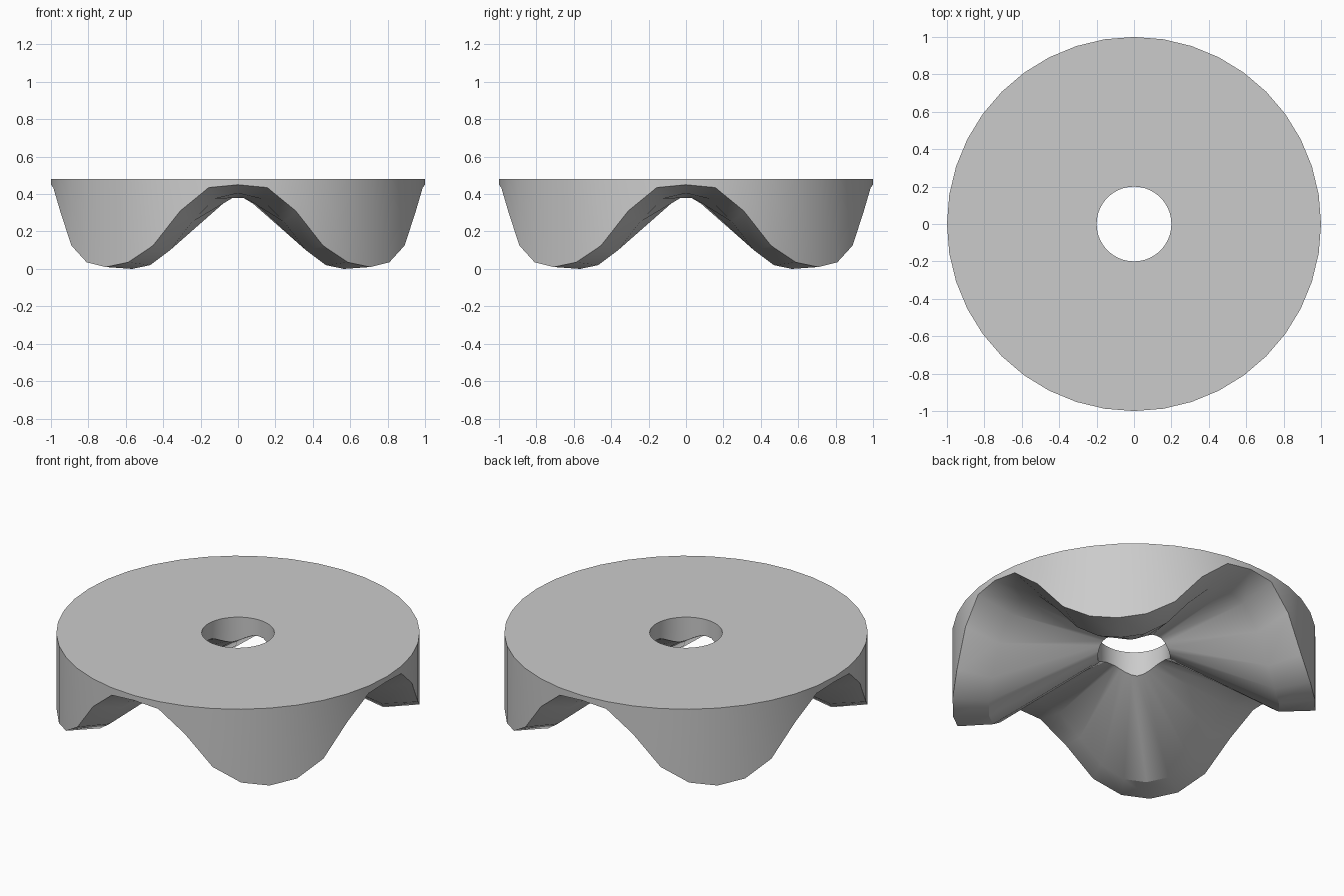
import bpy, bmesh
from math import sin, cos, radians

if "Cube" in bpy.data.objects:
    bpy.data.objects.remove(bpy.data.objects["Cube"])

# Underside heights every 9 degrees, from an arch centre (0) to a foot centre (45)
SEG = 40
TOP = 0.48
RIM = [0.45, 0.435, 0.31, 0.125, 0.035, 0.01]      # outer wall lower edge
CREASE = [0.405, 0.375, 0.25, 0.10, 0.02, 0.0]     # inner edge of the foot band
BORE = [0.38, 0.378, 0.365, 0.35, 0.337, 0.33]     # lower edge of the hole


def ring(bm, radius, heights):
    verts = []
    for i in range(SEG):
        a = radians(i * 360 / SEG)
        k = i % 10
        verts.append(bm.verts.new((radius * cos(a), radius * sin(a),
                                   heights[min(k, 10 - k)])))
    return verts


# Disc with a central hole and four scalloped feet
bm = bmesh.new()
flat = [TOP] * 6
loops = [ring(bm, 1.0, flat), ring(bm, 1.0, RIM), ring(bm, 0.8, CREASE),
         ring(bm, 0.2, BORE), ring(bm, 0.2, flat)]
for n, lower in enumerate(loops):
    upper = loops[(n + 1) % len(loops)]
    for i in range(SEG):
        j = (i + 1) % SEG
        bm.faces.new((lower[i], lower[j], upper[j], upper[i]))
bmesh.ops.recalc_face_normals(bm, faces=bm.faces)

mesh = bpy.data.meshes.new("footed_disc")
bm.to_mesh(mesh)
bm.free()
disc = bpy.data.objects.new("footed_disc", mesh)
bpy.context.collection.objects.link(disc)
bpy.context.view_layer.objects.active = disc
disc.select_set(True)
bpy.ops.object.shade_smooth_by_angle(angle=radians(30))
